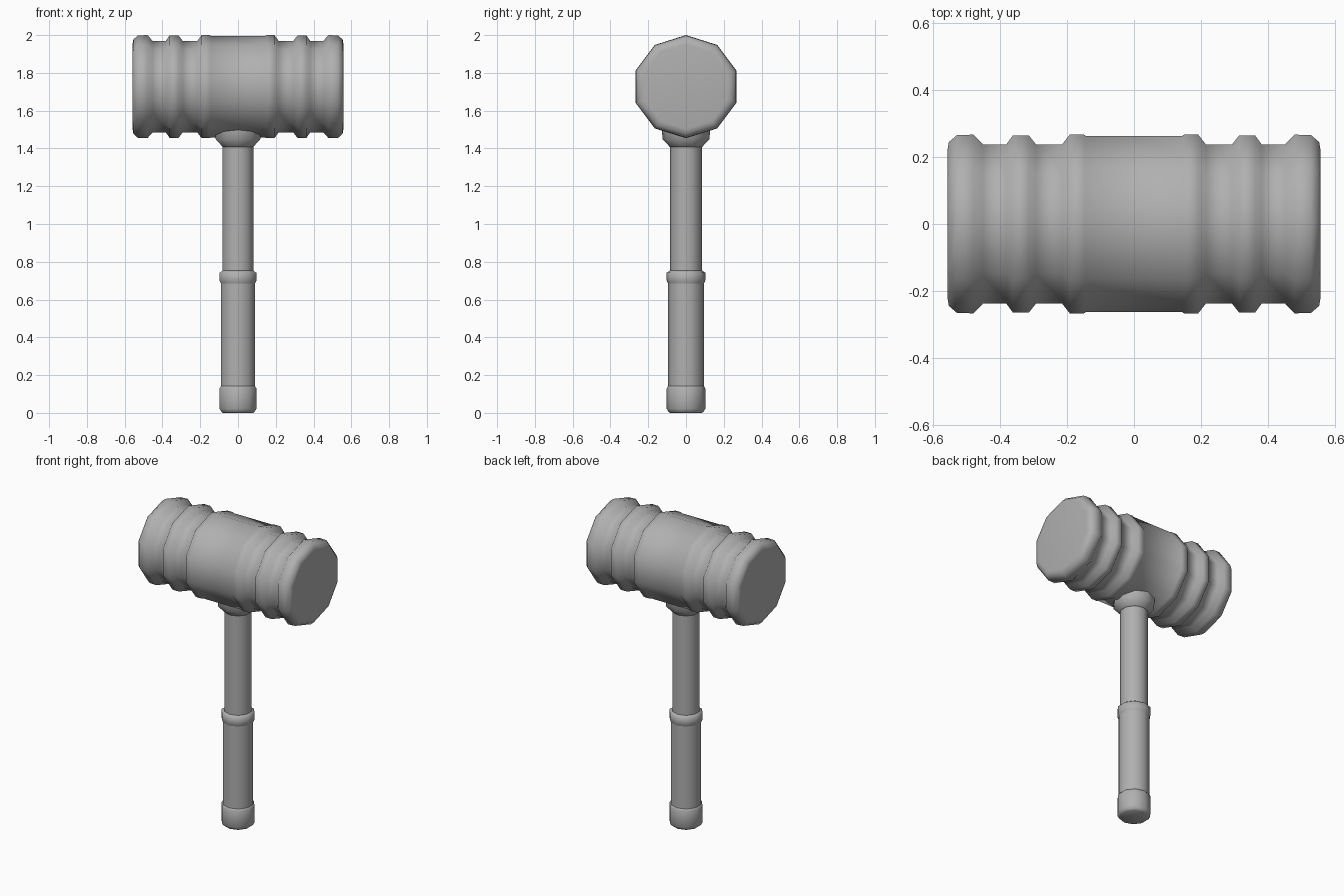
import bpy, bmesh, math

cube = bpy.data.objects.get("Cube")
if cube:
    bpy.data.objects.remove(cube, do_unlink=True)

SIDES = 10
grey = bpy.data.materials.new("plain_grey")
grey.use_nodes = True
colour = (0.435, 0.435, 0.435, 1)
grey.diffuse_color = colour
grey.node_tree.nodes["Principled BSDF"].inputs["Base Color"].default_value = colour


def lathe(name, profile, place):
    """Turn (position, radius) pairs into a capped ten-sided solid."""
    bm = bmesh.new()
    rings = []
    for t, r in profile:
        angles = [2 * math.pi * i / SIDES for i in range(SIDES)]
        rings.append([bm.verts.new(place(t, r * math.sin(a), r * math.cos(a)))
                      for a in angles])
    for low, high in zip(rings, rings[1:]):
        for i in range(SIDES):
            j = (i + 1) % SIDES
            bm.faces.new((low[i], low[j], high[j], high[i]))
    bm.faces.new(rings[0])
    bm.faces.new(rings[-1])
    bmesh.ops.recalc_face_normals(bm, faces=bm.faces)
    mesh = bpy.data.meshes.new(name)
    bm.to_mesh(mesh)
    bm.free()
    mesh.materials.append(grey)
    obj = bpy.data.objects.new(name, mesh)
    bpy.context.collection.objects.link(obj)
    bpy.ops.object.select_all(action='DESELECT')
    obj.select_set(True)
    bpy.context.view_layer.objects.active = obj
    bpy.ops.object.shade_smooth_by_angle(angle=math.radians(60))


def along_x(t, a, b):
    return (t, a * 1.03, 1.727 + b)


def along_z(t, a, b):
    return (a, b, t)


# Head: half profile from the striking face inward, mirrored to the other end
half = [(-0.558, 0.225), (-0.554, 0.25), (-0.53, 0.271), (-0.48, 0.273),
        (-0.452, 0.243), (-0.382, 0.243), (-0.362, 0.271), (-0.315, 0.271),
        (-0.293, 0.243), (-0.215, 0.243), (-0.192, 0.273), (-0.15, 0.273),
        (-0.144, 0.269)]
lathe("mallet_head", half + [(-t, r) for t, r in reversed(half)], along_x)

# Handle: collar under the head, shaft, grip ring, grip and end cap
lathe("neck_collar", [(1.405, 0.083), (1.415, 0.092), (1.45, 0.125),
                      (1.51, 0.127)], along_z)
lathe("shaft", [(0.72, 0.085), (1.45, 0.085)], along_z)
lathe("grip_ring", [(0.68, 0.093), (0.70, 0.102), (0.742, 0.102),
                    (0.754, 0.084)], along_z)
lathe("grip", [(0.1, 0.095), (0.72, 0.095)], along_z)
lathe("end_cap", [(0, 0.085), (0.006, 0.093), (0.022, 0.102), (0.13, 0.102),
                  (0.143, 0.094)], along_z)
